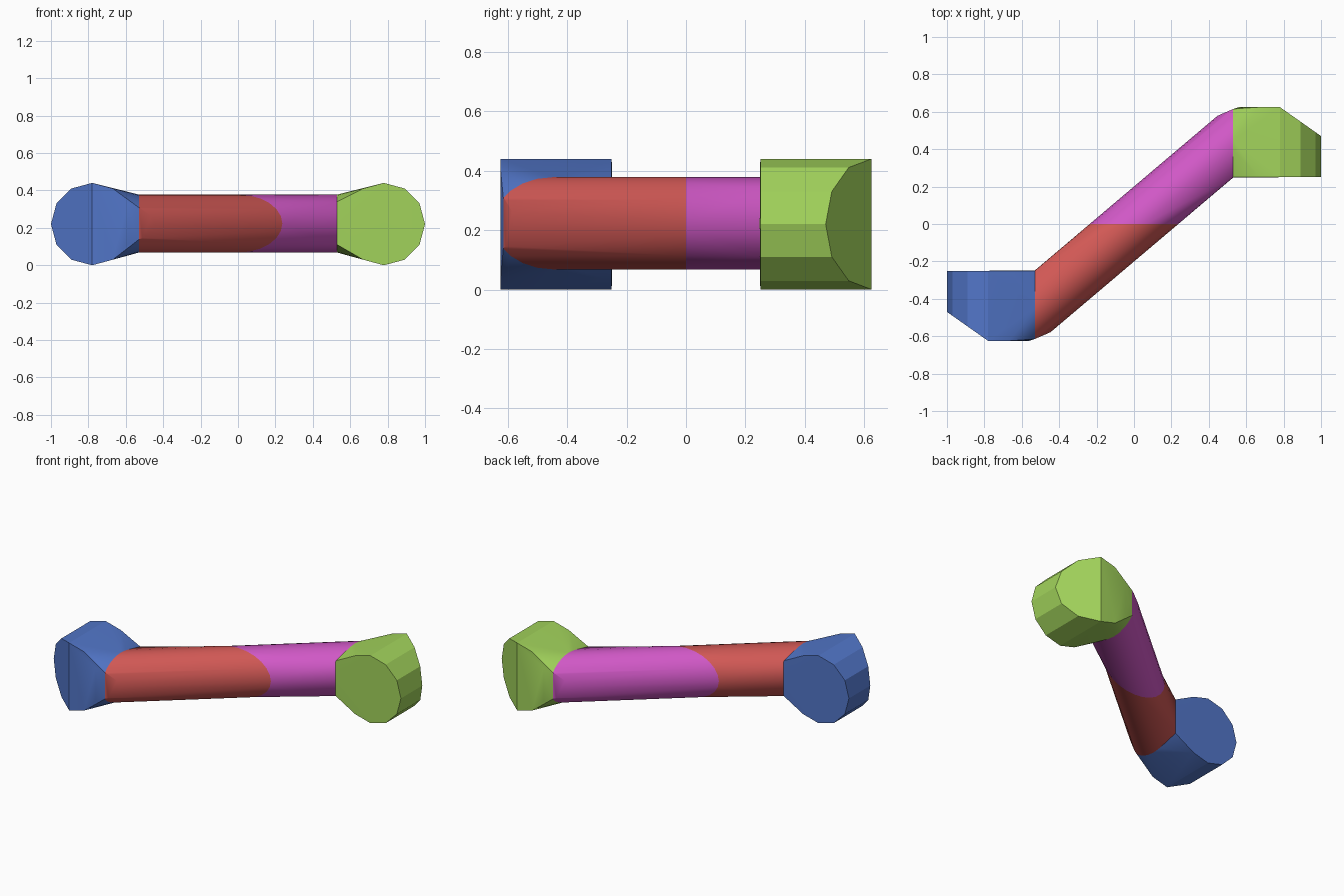
import bpy, bmesh, math
from mathutils import Vector, Matrix

cube = bpy.data.objects.get("Cube")
if cube:
    bpy.data.objects.remove(cube, do_unlink=True)


def material(name, rgb):
    m = bpy.data.materials.new(name)
    m.use_nodes = True
    m.diffuse_color = (*rgb, 1)
    m.node_tree.nodes["Principled BSDF"].inputs["Base Color"].default_value = (*rgb, 1)
    return m


def hull(points):
    """Closed convex solid around the points."""
    bm = bmesh.new()
    for p in points:
        bm.verts.new(p)
    bmesh.ops.convex_hull(bm, input=bm.verts)
    bmesh.ops.delete(bm, geom=[v for v in bm.verts if not v.link_faces], context='VERTS')
    return bm


def clip(points, co, normal):
    """Points of the convex solid left behind the cutting plane."""
    bm = hull(points)
    bmesh.ops.bisect_plane(bm, geom=bm.verts[:] + bm.edges[:] + bm.faces[:], dist=1e-5,
                           plane_co=co, plane_no=normal, clear_outer=True)
    kept = [v.co.copy() for v in bm.verts]
    bm.free()
    return kept


def build(name, points, mat, turned):
    bm = hull(points)
    bmesh.ops.remove_doubles(bm, verts=bm.verts, dist=1e-4)
    bmesh.ops.dissolve_limit(bm, angle_limit=math.radians(0.5),
                             verts=bm.verts, edges=bm.edges)
    if turned:
        bmesh.ops.transform(bm, matrix=Matrix.Rotation(math.pi, 4, 'Z'), verts=bm.verts)
    bmesh.ops.recalc_face_normals(bm, faces=bm.faces)
    me = bpy.data.meshes.new(name)
    bm.to_mesh(me)
    bm.free()
    me.materials.append(mat)
    ob = bpy.data.objects.new(name, me)
    bpy.context.collection.objects.link(ob)
    bpy.ops.object.select_all(action='DESELECT')
    ob.select_set(True)
    bpy.context.view_layer.objects.active = ob
    bpy.ops.object.shade_smooth_by_angle(angle=math.radians(28))


JOINT_X = -0.53

# Slanted half tube, from the middle plane to the joint
tube = []
for i in range(24):
    a = math.tau * i / 24
    ring = Vector((0.237 * math.cos(a), 0, 0.223 + 0.155 * math.sin(a)))
    tube += [ring, ring - 1.2 * Vector((0.763, 0.646, 0))]
tube = clip(tube, (JOINT_X, 0, 0), (-1, 0, 0))
tube = clip(tube, (-0.45, -0.58, 0), (0.4, -0.92, 0))
# Flattened inner side of the joint
tube += [Vector((JOINT_X, -0.25, z)) for z in (0.11, 0.34)]
joint = [p for p in tube if p.x < JOINT_X + 0.001]

# Twelve-sided end knob with a slanted outer corner, blended into the joint
knob = [Vector((-0.78 + 0.22 * math.cos(math.tau * i / 12), y,
                0.22 + 0.22 * math.sin(math.tau * i / 12)))
        for i in range(12) for y in (-0.625, -0.25)]
knob = clip(knob + joint, (-0.78, -0.625, 0), (-0.155, -0.22, 0))

# The second half is the first turned half way round
build("right_knob", knob, material("blue", (0.084, 0.181, 0.58)), False)
build("right_tube", tube, material("red", (0.65, 0.1, 0.092)), False)
build("left_tube", tube, material("magenta", (0.65, 0.1, 0.58)), True)
build("left_knob", knob, material("green", (0.36, 0.65, 0.105)), True)
